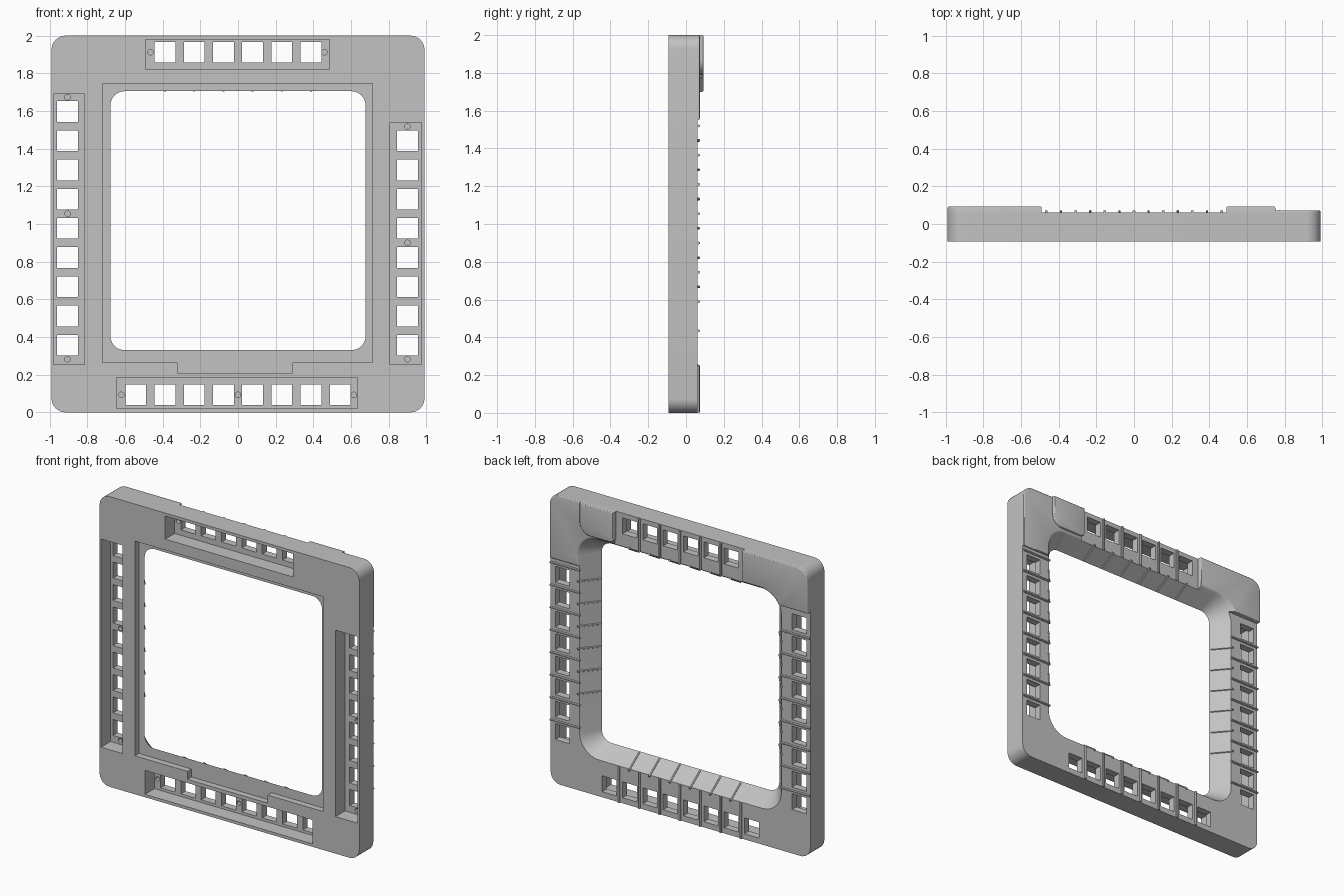
import bpy, bmesh, math
from mathutils import Vector

if "Cube" in bpy.data.objects:
    bpy.data.objects.remove(bpy.data.objects["Cube"], do_unlink=True)

SHADE = (0.54, 0.54, 0.54, 1)
grey = bpy.data.materials.new("plain grey")
grey.use_nodes = True
grey.diffuse_color = SHADE
grey.node_tree.nodes["Principled BSDF"].inputs["Base Color"].default_value = SHADE

FRONT, LEDGE, FLOOR, BACK = -0.093, -0.05, 0.01, 0.06
PITCH, KEY = 0.155, 0.055


def rounded(x0, x1, z0, z1, radii, seg=8):
    """Rounded rectangle outline; radii run from top right, anticlockwise."""
    pts = []
    corners = ((x1, z1, -1, -1), (x0, z1, 1, -1), (x0, z0, 1, 1), (x1, z0, -1, 1))
    for i, (x, z, sx, sz) in enumerate(corners):
        r = radii[i]
        if r == 0:
            pts.append((x, z))
            continue
        for k in range(seg + 1):
            a = math.pi / 2 * (i + k / seg)
            pts.append((x + sx * r + r * math.cos(a), z + sz * r + r * math.sin(a)))
    return pts


def rect(x0, x1, z0, z1):
    return rounded(x0, x1, z0, z1, (0, 0, 0, 0))


def prism(bm, pts, y0, y1, far=None):
    """Loft an outline from y0 to y1."""
    a = [bm.verts.new((x, y0, z)) for x, z in pts]
    b = [bm.verts.new((x, y1, z)) for x, z in (far or pts)]
    bm.faces.new(a)
    bm.faces.new(b[::-1])
    n = len(a)
    for i in range(n):
        bm.faces.new((a[(i + 1) % n], a[i], b[i], b[(i + 1) % n]))


def rod(bm, p, q, r=0.008):
    """Thin six-sided rib between two points."""
    p, q = Vector(p), Vector(q)
    made = bmesh.ops.create_cone(bm, cap_ends=True, segments=6, radius1=r, radius2=r,
                                 depth=(q - p).length)
    turn = (q - p).to_track_quat("Z", "Y").to_matrix()
    for v in made["verts"]:
        v.co = turn @ v.co + (p + q) / 2


def finish(bm, name):
    bmesh.ops.recalc_face_normals(bm, faces=bm.faces)
    mesh = bpy.data.meshes.new(name)
    bm.to_mesh(mesh)
    bm.free()
    obj = bpy.data.objects.new(name, mesh)
    bpy.context.collection.objects.link(obj)
    mesh.materials.append(grey)
    return obj


def activate(obj):
    bpy.ops.object.select_all(action="DESELECT")
    obj.select_set(True)
    bpy.context.view_layer.objects.active = obj


def cut(obj, cutter):
    cutter.hide_render = True
    mod = obj.modifiers.new("cut", "BOOLEAN")
    mod.operation, mod.solver, mod.object = "DIFFERENCE", "EXACT", cutter
    activate(obj)
    bpy.ops.object.modifier_apply(modifier=mod.name)


# Key positions along each side
def row(first, count):
    return [first + PITCH * i for i in range(count)]


left_z, right_z = row(0.357, 9), row(0.357, 8)
top_x, bottom_x = row(-0.3875, 6), row(-0.5425, 8)
TOP_Z, BOTTOM_Z, SIDE_R, SIDE_L = 1.912, 0.093, -0.905, 0.9

# Frame body
bm = bmesh.new()
prism(bm, rounded(-0.99, 0.99, 0, 2, (0.075,) * 4), FRONT, BACK)
body = finish(bm, "frame_body")

# Front pockets and stepped recess around the opening
bm = bmesh.new()
for box in ((-0.49, 0.485, 1.82, 1.98), (-0.645, 0.635, 0.02, 0.185),
            (-0.98, -0.815, 0.255, 1.69), (0.808, 0.975, 0.255, 1.54)):
    prism(bm, rect(*box), FRONT - 0.05, FLOOR)
recess = [(-0.72, 1.745), (-0.72, 0.265), (-0.32, 0.265), (-0.32, 0.21),
          (0.29, 0.21), (0.29, 0.265), (0.715, 0.265), (0.715, 1.745)]
prism(bm, recess, FRONT - 0.05, LEDGE)
pockets = finish(bm, "pocket_cutter")

# Square key holes
bm = bmesh.new()
keys = [(x, TOP_Z) for x in top_x] + [(x, BOTTOM_Z) for x in bottom_x]
keys += [(SIDE_R, z) for z in left_z] + [(SIDE_L, z) for z in right_z]
for x, z in keys:
    prism(bm, rect(x - KEY, x + KEY, z - KEY, z + KEY), FLOOR - 0.02, BACK + 0.05)
key_holes = finish(bm, "key_hole_cutter")

# Blind screw holes
bm = bmesh.new()
screws = [(-0.465, TOP_Z), (0.46, TOP_Z)]
screws += [(x, BOTTOM_Z) for x in (-0.62, 0, 0.615)]
screws += [(SIDE_R, z) for z in (0.282, 1.055, 1.673)]
screws += [(SIDE_L, z) for z in (0.282, 0.9, 1.518)]
for x, z in screws:
    ring = [(x + 0.015 * math.cos(k * math.pi / 6), z + 0.015 * math.sin(k * math.pi / 6))
            for k in range(12)]
    prism(bm, ring, FLOOR - 0.02, FLOOR + 0.03)
screw_holes = finish(bm, "screw_hole_cutter")


# Central opening, flaring towards the back
def opening_at(y):
    t = (y - LEDGE) / (BACK - LEDGE)
    return 0.677 + 0.093 * t, 0.33 - 0.08 * t, 1.705 + 0.065 * t, 0.075 + 0.075 * t


def opening_outline(y):
    x, z0, z1, r = opening_at(y)
    return rounded(-x, x, z0, z1, (r,) * 4)


bm = bmesh.new()
prism(bm, opening_outline(LEDGE - 0.02), LEDGE - 0.02, 0.12, opening_outline(0.12))
opening = finish(bm, "opening_cutter")

cutters = (pockets, key_holes, screw_holes, opening)
for tool in cutters:
    cut(body, tool)


# Raised corner pads on the back, with softened rims
def pad(name, outline, top):
    bm = bmesh.new()
    prism(bm, outline, BACK - 0.002, top)
    obj = finish(bm, name)
    cut(obj, opening)
    bm = bmesh.new()
    bm.from_mesh(obj.data)
    rim = [e for e in bm.edges if sum(f.normal.y > 0.99 for f in e.link_faces) == 1]
    bmesh.ops.bevel(bm, geom=rim, offset=0.009, segments=3, affect="EDGES",
                    profile=0.5, clamp_overlap=True)
    bm.to_mesh(obj.data)
    bm.free()
    return obj


parts = [body,
         pad("large_corner_pad", rounded(-0.99, -0.49, 1.7, 2, (0, 0.075, 0, 0.04)), 0.093),
         pad("low_corner_pad", rounded(0.5, 0.99, 1.55, 2, (0.075, 0, 0, 0)), 0.073),
         pad("small_corner_pad", rounded(0.49, 0.75, 1.79, 2, (0, 0, 0.03, 0.08)), 0.093)]

# Ribs across the back, between the keys
bm = bmesh.new()
half, yr = PITCH / 2, BACK + 0.006
for z in [v + half for v in right_z]:
    for s in (-1, 1):
        rod(bm, (s * 0.988, yr, z), (s * 0.765, yr, z))
for x in [v + half for v in bottom_x[:-1]]:
    rod(bm, (x, yr, 0.002), (x, yr, 0.25))
for x in [v + half for v in top_x[:-1]]:
    rod(bm, (x, yr, 1.77), (x, yr, 1.998))
parts.append(finish(bm, "back_ribs"))

# Ribs down the sloping inner wall, in line with the keys
bm = bmesh.new()
ya, yb = LEDGE + 0.006, BACK + 0.01
x0, b0, t0, _ = opening_at(ya)
x1, b1, t1, _ = opening_at(yb)
for z in right_z[2:]:
    for s in (-1, 1):
        rod(bm, (s * x0, ya, z), (s * x1, yb, z), 0.007)
for x in top_x:
    rod(bm, (x, ya, b0), (x, yb, b1), 0.007)
    rod(bm, (x, ya, t0), (x, yb, t1), 0.007)
parts.append(finish(bm, "inner_wall_ribs"))

# Tidy up cutters and shade
for tool in cutters:
    bpy.data.objects.remove(tool, do_unlink=True)
for obj in parts:
    activate(obj)
    bpy.ops.object.shade_smooth_by_angle(angle=math.radians(20))
